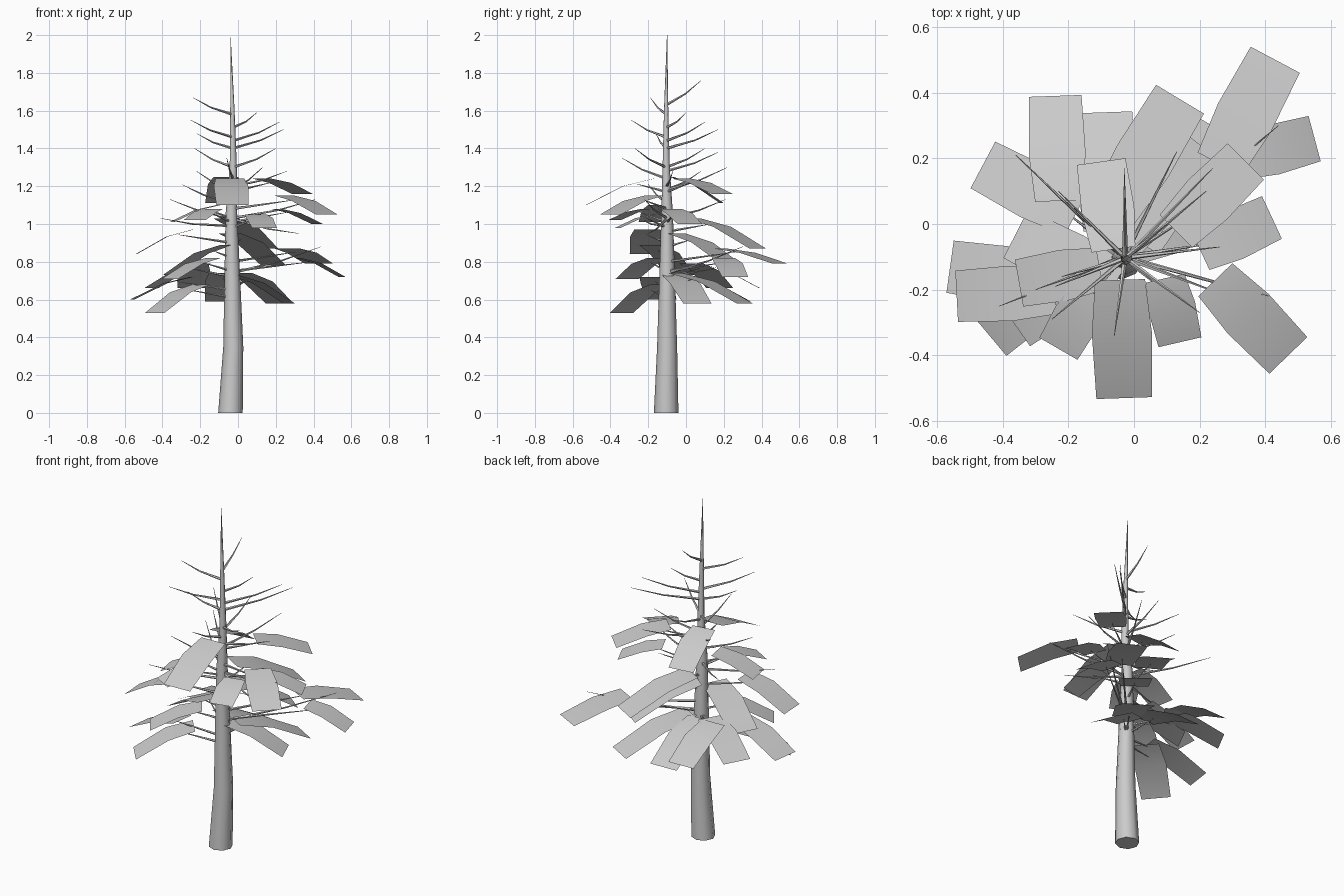
import bpy, bmesh, math
from mathutils import Vector

default_cube = bpy.data.objects.get("Cube")
if default_cube:
    bpy.data.objects.remove(default_cube)

grey = bpy.data.materials.new("plain grey")
grey.use_nodes = True
grey_value = (0.6, 0.6, 0.6, 1)
grey.diffuse_color = grey_value
grey.node_tree.nodes["Principled BSDF"].inputs["Base Color"].default_value = grey_value


def finish(bm, name, angle):
    """Turn a bmesh into a smooth shaded object."""
    mesh = bpy.data.meshes.new(name)
    bm.to_mesh(mesh)
    bm.free()
    mesh.materials.append(grey)
    obj = bpy.data.objects.new(name, mesh)
    bpy.context.collection.objects.link(obj)
    bpy.ops.object.select_all(action="DESELECT")
    obj.select_set(True)
    bpy.context.view_layer.objects.active = obj
    bpy.ops.object.shade_smooth_by_angle(angle=math.radians(angle))


def tube(bm, points, radii, sides, axis):
    """Tapered tube along a list of points, all rings square to one axis."""
    turn = Vector((0, 0, 1)).rotation_difference(axis)
    rings = []
    for point, radius in zip(points, radii):
        ring = []
        for k in range(sides):
            a = math.tau * k / sides
            ring.append(bm.verts.new(point + turn @ Vector((radius * math.cos(a), radius * math.sin(a), 0))))
        rings.append(ring)
    for low, high in zip(rings, rings[1:]):
        for k in range(sides):
            n = (k + 1) % sides
            bm.faces.new((low[k], low[n], high[n], high[k]))
    bm.faces.new(rings[0][::-1])
    bm.faces.new(rings[-1])


up = Vector((0, 0, 1))

# Trunk: x, y, z, radius from the ground to the tip
trunk_profile = [
    (-.04, -.105, 0, .065), (-.025, -.1, .35, .053), (-.03, -.1, .7, .042),
    (-.035, -.1, 1.05, .031), (-.025, -.105, 1.3, .019),
    (-.03, -.105, 1.62, .011), (-.04, -.1, 2, .001),
]
bm = bmesh.new()
tube(bm, [Vector(p[:3]) for p in trunk_profile], [p[3] for p in trunk_profile], 8, up)
finish(bm, "trunk", 50)


def trunk_at(z):
    """Point on the trunk axis at a height."""
    for low, high in zip(trunk_profile, trunk_profile[1:]):
        if z <= high[2]:
            t = (z - low[2]) / (high[2] - low[2])
            return Vector(low[:3]).lerp(Vector(high[:3]), t)


def branch(bm, root_z, tip, thickness, sag):
    """Thin branch from the trunk to a tip, bowed by sag."""
    root = trunk_at(root_z)
    bend = root.lerp(tip, .55) - up * sag
    tube(bm, [root, bend, tip], [thickness, thickness * .55, .001], 5, (tip - root).normalized())


# Foliage cards: tip x, y, z, heading in degrees, length, inner height
lower_cards = [
    (.43, .5, .79, 62, .36, .87), (.55, .26, .72, 15, .24, .82),
    (-.24, .39, .66, 92, .32, .79), (-.09, .34, .59, 92, .36, .74),
    (-.46, .18, .66, 152, .32, .79), (-.56, -.13, .6, 172, .32, .72),
    (-.44, -.34, .53, 220, .32, .68), (-.36, -.03, .73, 153, .34, .89),
    (-.36, -.31, .71, 215, .28, .82), (.27, .06, .58, 22, .32, .73),
    (.22, .31, .58, 60, .42, .74), (.19, .25, .78, 52, .38, .95),
]
upper_cards = [
    (.42, .02, 1, 25, .24, 1.08), (.47, -.4, 1.05, -46, .32, 1.15),
    (-.03, -.53, 1.1, -88, .36, 1.24), (.34, .19, 1.16, 45, .3, 1.24),
    (.14, .38, .87, 59, .4, 1.03), (-.54, -.22, .84, 183, .3, .97),
    (-.35, -.18, 1.01, 190, .25, 1.1), (-.23, -.38, 1.02, 240, .2, 1.08),
    (-.1, .19, 1.11, 98, .27, 1.25), (.14, -.36, .98, -77, .2, 1.05),
]


def card(bm, tip, heading, length, inner_z):
    """Drooping two-panel card; returns a point just under its inner panel."""
    a = math.radians(heading)
    out = Vector((math.cos(a), math.sin(a), 0))
    side = up.cross(out)
    half = min(.09 + .22 * length, .17) / 2
    drop = inner_z - tip.z
    rows = []
    for along, rise, wide in ((1, 1, .9), (.55, .72, 1.08), (0, 0, 1)):
        centre = tip - out * length * along + up * drop * rise
        rows.append([bm.verts.new(centre + side * half * wide * s) for s in (-1, 1)])
    for inner, outer in zip(rows, rows[1:]):
        bm.faces.new((inner[0], outer[0], outer[1], inner[1]))
    return tip - out * length * .75 + up * (drop * .84 - .006)


for layer, cards in (("lower", lower_cards), ("upper", upper_cards)):
    leaves, twigs = bmesh.new(), bmesh.new()
    for x, y, z, heading, length, inner_z in cards:
        hold = card(leaves, Vector((x, y, z)), heading, length, inner_z)
        branch(twigs, inner_z - .07, hold, .008, 0)
    finish(leaves, layer + "_foliage", 40)
    finish(twigs, layer + "_foliage_branches", 60)

# Bare branches: tip x, y, z, rise from the trunk
bare_tips = [
    (-.03, .08, 1.76, .13), (-.24, -.19, 1.67, .09), (.1, 0, 1.59, .08),
    (-.25, -.29, 1.55, .09), (.22, .1, 1.54, .1), (-.22, -.16, 1.48, .08),
    (.24, .17, 1.5, .1), (-.23, .1, 1.4, .1), (.2, -.27, 1.4, .1),
    (-.06, -.34, 1.35, .11), (-.03, .17, 1.38, .1), (-.22, .08, 1.28, .1),
    (.13, .22, 1.3, .12), (.26, -.07, 1.28, .08), (-.3, -.2, 1.21, .1),
    (-.36, .21, 1.13, .1), (-.41, -.25, 1.03, .04), (.41, -.22, 1.13, .1),
    (.32, -.2, .95, -.08), (.44, .3, .88, .14),
]
bm = bmesh.new()
for x, y, z, rise in bare_tips:
    branch(bm, z - rise, Vector((x, y, z)), .008, .012)
finish(bm, "bare_branches", 60)
